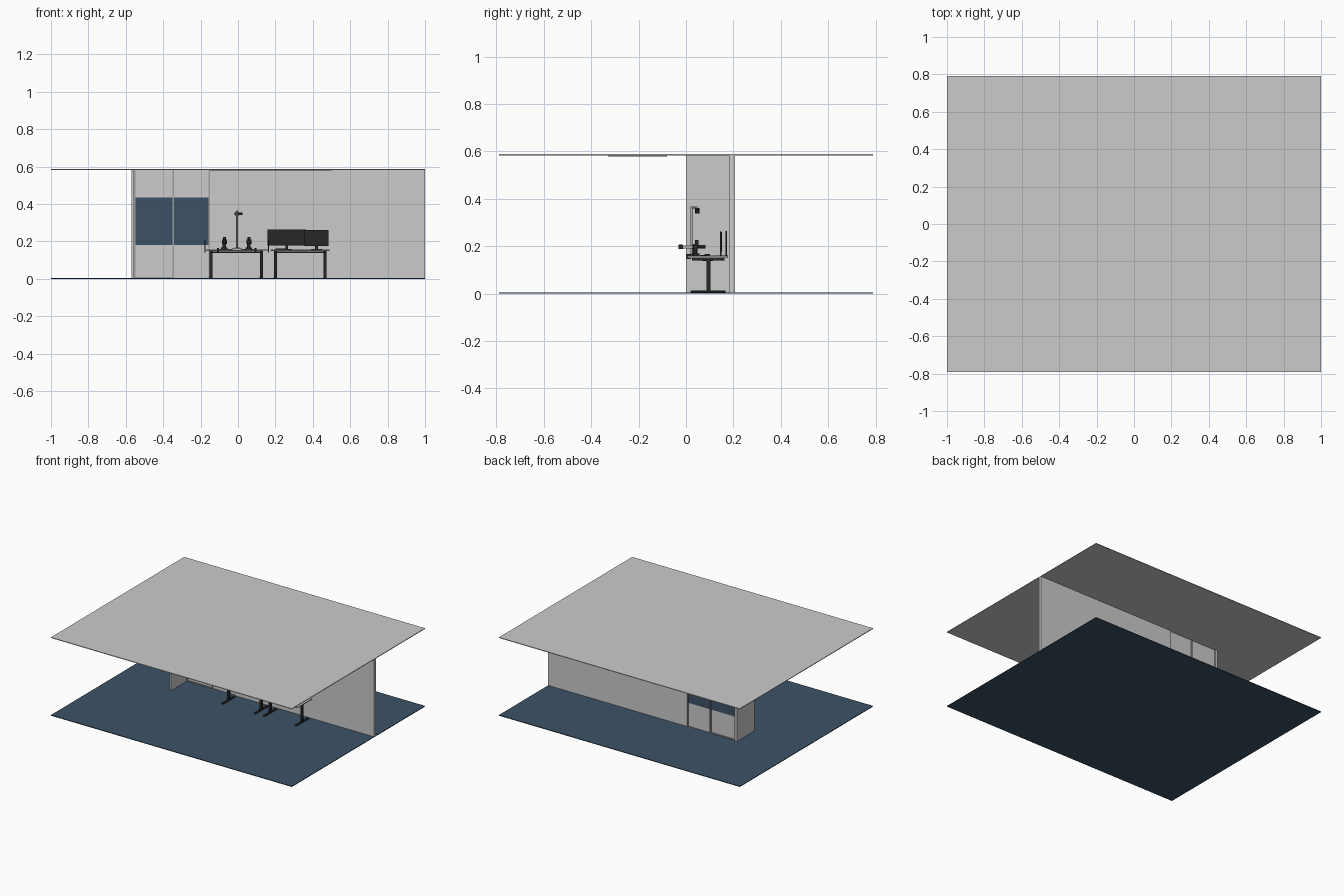
import bpy
from math import radians

cube = bpy.data.objects.get("Cube")
if cube:
    bpy.data.objects.remove(cube, do_unlink=True)


def material(name, color):
    m = bpy.data.materials.new(name)
    m.use_nodes = True
    m.diffuse_color = (*color, 1)
    m.node_tree.nodes["Principled BSDF"].inputs["Base Color"].default_value = (*color, 1)
    return m


GREY = material("light grey", (0.6, 0.6, 0.6))
BLUE = material("slate blue", (0.046, 0.084, 0.134))
FRAME = material("frame grey", (0.35, 0.35, 0.35))
BLACK = material("charcoal", (0.02, 0.02, 0.02))
STEEL = material("steel", (0.45, 0.45, 0.46))


def box(name, mat, x, y, z, bevel=0):
    """Box from (min, max) ranges."""
    bpy.ops.mesh.primitive_cube_add(size=1, location=[sum(r) / 2 for r in (x, y, z)])
    ob = bpy.context.object
    ob.name = name
    ob.scale = [r[1] - r[0] for r in (x, y, z)]
    bpy.ops.object.transform_apply(location=False, rotation=False, scale=True)
    ob.data.materials.append(mat)
    if bevel:
        b = ob.modifiers.new("bevel", 'BEVEL')
        b.width, b.segments = bevel, 2
    return ob


def rod(name, mat, loc, radius, length, axis='Z'):
    rot = {'X': (0, radians(90), 0), 'Y': (radians(90), 0, 0), 'Z': (0, 0, 0)}[axis]
    bpy.ops.mesh.primitive_cylinder_add(vertices=16, radius=radius, depth=length,
                                        location=loc, rotation=rot)
    ob = bpy.context.object
    ob.name = name
    ob.data.materials.append(mat)
    bpy.ops.object.shade_smooth_by_angle()
    return ob


# Room shell
box("floor", BLUE, (-1, 1), (-.79, .79), (0, .005))
box("ceiling", GREY, (-1, 1), (-.79, .79), (.583, .588))
box("ceiling_panel", FRAME, (-.15, .5), (-.33, -.08), (.579, .583))
box("back_wall", GREY, (-.15, 1), (.183, .207), (.005, .583))
box("side_wall", GREY, (-.57, -.556), (0, .207), (.005, .583))

# Glazed partition: solid panels above and below a blue window band
for name, mat, z in (("lower_panel", GREY, (.005, .18)),
                     ("window", BLUE, (.18, .435)),
                     ("upper_panel", GREY, (.435, .583))):
    box(name, mat, (-.556, -.15), (.192, .198), z)
for x in (-.552, -.345, -.154):
    box("window_post", FRAME, (x - .004, x + .004), (.186, .206), (.005, .583))
box("window_sill", FRAME, (-.556, -.345), (.186, .206), (.005, .011))


# Desks with T-shaped legs
def desk(prefix, x0, x1, leg_xs):
    box(prefix + "_top", GREY, (x0, x1), (.005, .178), (.15, .158), .002)
    box(prefix + "_beam", BLACK, (leg_xs[0], leg_xs[1]), (.07, .115), (.138, .147))
    for x in leg_xs:
        box(prefix + "_leg", BLACK, (x - .008, x + .008), (.086, .104), (.01, .15))
        box(prefix + "_foot", BLACK, (x - .009, x + .009), (.02, .167), (.005, .013), .002)
        box(prefix + "_bracket", BLACK, (x - .008, x + .008), (.025, .163), (.14, .15))


desk("work_desk", -.165, .132, (-.145, .125))
desk("screen_desk", .175, .49, (.2, .465))

# Two screens standing on the second desk
for name, x, y, z, foot in (("wide_screen", (.157, .36), .17, (.178, .265), .26),
                            ("narrow_screen", (.355, .485), .147, (.175, .262), .42)):
    box(name, BLACK, x, (y - .004, y + .004), z, .003)
    box(name + "_stem", BLACK, (foot - .007, foot + .007), (y - .003, y + .003), (.158, z[0] + .02))
    box(name + "_base", BLACK, (foot - .03, foot + .03), (y - .018, y + .008), (.158, .161))
box("keyboard", BLACK, (.2, .265), (.06, .09), (.158, .163))

# Overhead camera on a tall stand
rod("camera_pole", STEEL, (-.005, .023, .261), .0045, .206)
rod("camera_arm", STEEL, (-.005, .033, .363), .004, .03, 'Y')
rod("camera_drop", STEEL, (-.005, .046, .358), .003, .012)
box("camera_body", BLACK, (-.018, .024), (.04, .054), (.342, .354), .002)
rod("camera_lens", BLACK, (-.005, .047, .349), .009, .024)
box("camera_base", FRAME, (-.03, .02), (.01, .05), (.158, .164))

# Pair of small jointed arms reaching over the front edge
for x in (-.073, .058):
    rod("arm_base", BLACK, (x, .04, .163), .017, .01)
    rod("arm_column", BLACK, (x, .04, .182), .009, .035)
    rod("arm_shoulder", BLACK, (x, .04, .198), .012, .026, 'X')
    rod("arm_wrist", BLACK, (x, .045, .212), .008, .026)
    box("arm_link", STEEL, (x - .005, x + .005), (-.02, .035), (.19, .203), .002)
    rod("arm_tool", BLACK, (x, .065, .198), .007, .035, 'Y')
    box("arm_grip", BLACK, (x - .008, x + .008), (-.032, -.012), (.187, .206), .002)

# Edge clamps and side posts, equal on both sides of the work desk
for s in (-1, 1):
    mid = -.006
    box("edge_clamp", BLACK, (mid + s * .1 - .005, mid + s * .1 + .005), (.002, .022), (.145, .166))
    rod("side_post", BLACK, (mid + s * .17, .03, .175), .0025, .07)
    box("side_bracket", FRAME, sorted((mid + s * .13, mid + s * .172)), (.025, .035), (.151, .157))
box("work_mat", FRAME, (-.1, .09), (.06, .15), (.158, .161))
rod("sample_dish", BLACK, (-.005, .09, .164), .012, .006)
